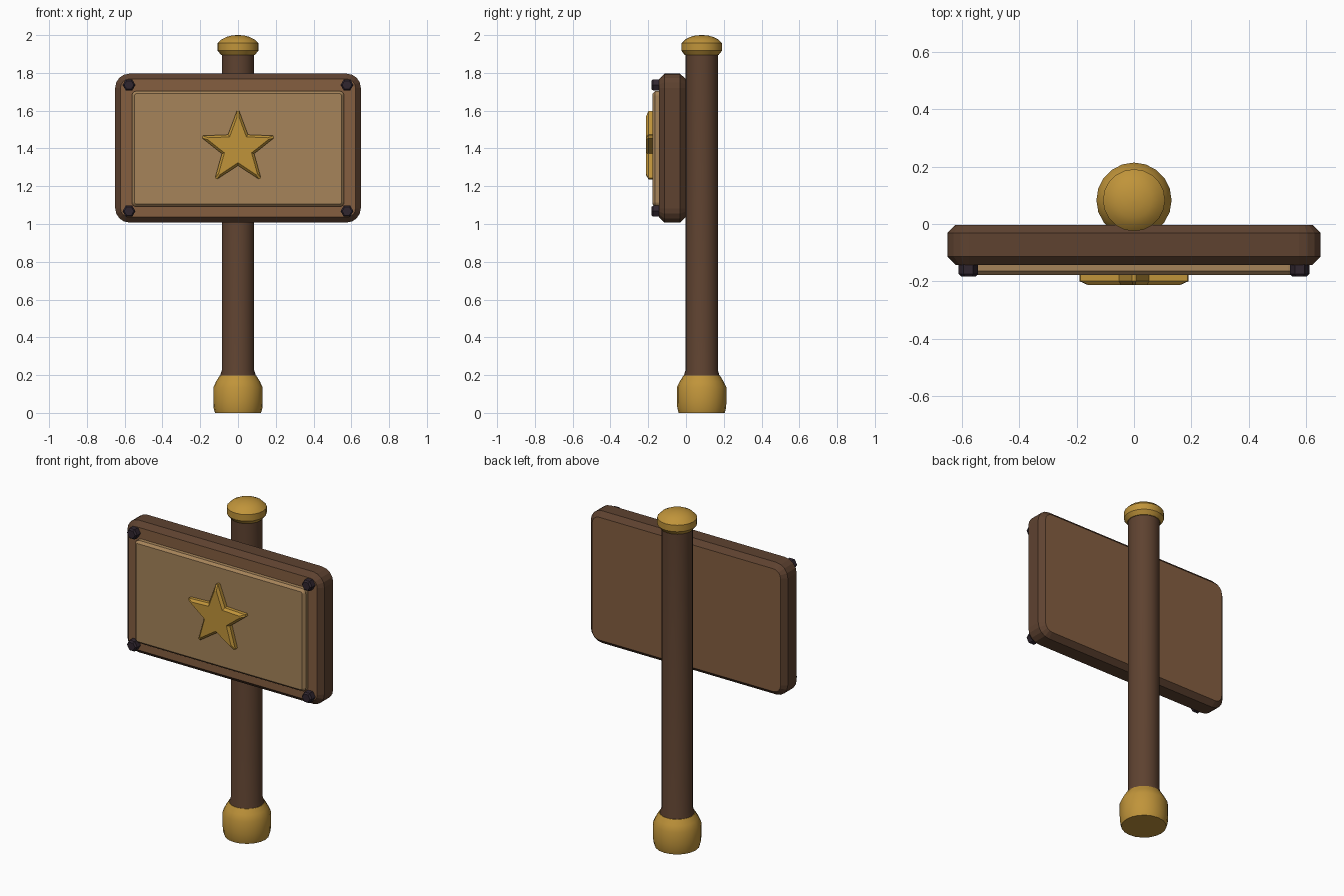
import bpy, bmesh, math

if "Cube" in bpy.data.objects:
    bpy.data.objects.remove(bpy.data.objects["Cube"])

def material(name, hexcode):
    def lin(c):
        c /= 255
        return c / 12.92 if c <= 0.04045 else ((c + 0.055) / 1.055) ** 2.4
    m = bpy.data.materials.new(name)
    rgb = [lin(int(hexcode[i:i + 2], 16)) for i in (0, 2, 4)]
    m.diffuse_color = (*rgb, 1)
    m.use_nodes = True
    m.node_tree.nodes["Principled BSDF"].inputs["Base Color"].default_value = m.diffuse_color
    return m

DARK = material("dark_brown_wood", "5E4230")
BROWN = material("brown_wood", "855E40")
TAN = material("tan_wood", "A6845A")
GOLD = material("gold", "C0943A")
IRON = material("dark_iron", "30262F")

def loft(name, rings, mats, smooth=0):
    """Skin a stack of equal-length point rings and cap both ends."""
    bm = bmesh.new()
    vs = [[bm.verts.new(p) for p in r] for r in rings]
    n = len(rings[0])
    for a, b in zip(vs, vs[1:]):
        for i in range(n):
            j = (i + 1) % n
            bm.faces.new((a[i], a[j], b[j], b[i]))
    caps = [bm.faces.new(vs[0]), bm.faces.new(vs[-1])]
    for f in caps:
        f.material_index = len(mats) - 1
    bmesh.ops.recalc_face_normals(bm, faces=bm.faces[:])
    me = bpy.data.meshes.new(name)
    bm.to_mesh(me)
    bm.free()
    for m in mats:
        me.materials.append(m)
    ob = bpy.data.objects.new(name, me)
    bpy.context.collection.objects.link(ob)
    if smooth:
        bpy.ops.object.select_all(action='DESELECT')
        ob.select_set(True)
        bpy.context.view_layer.objects.active = ob
        bpy.ops.object.shade_smooth_by_angle(angle=math.radians(smooth))
    return ob

POST_Y = 0.083

def lathe(name, profile, mat, sides=20):
    rings = [[(r * math.cos(2 * math.pi * i / sides),
               POST_Y + r * math.sin(2 * math.pi * i / sides), z)
              for i in range(sides)] for r, z in profile]
    return loft(name, rings, [mat], 35)

def rounded_rect(w, h, r, inset, y, zc, seg=4):
    w, h, r = w - inset, h - inset, max(r - inset, 0.006)
    pts = []
    for k, (sx, sz) in enumerate(((1, 1), (-1, 1), (-1, -1), (1, -1))):
        for s in range(seg + 1):
            a = math.pi / 2 * (k + s / seg)
            pts.append((sx * (w - r) + r * math.cos(a), y,
                        zc + sz * (h - r) + r * math.sin(a)))
    return pts

def scaled(outline, k, y, xc, zc):
    return [(xc + x * k, y, zc + z * k) for x, z in outline]

# Post with golden foot and domed cap
lathe("post", [(0.095, 0.18), (0.095, 0.195), (0.086, 0.225), (0.086, 1.91)], DARK)
lathe("post_foot", [(0.122, 0), (0.129, 0.025), (0.131, 0.06), (0.131, 0.135),
                    (0.115, 0.168), (0.097, 0.197)], GOLD)
lathe("post_cap", [(0.09, 1.895), (0.108, 1.918), (0.108, 1.957),
                   (0.088, 1.977), (0.062, 1.99), (0.033, 1.998), (0.005, 2.0)], GOLD)

# Board: dark edges, lighter front and back faces
loft("sign_board", [rounded_rect(0.65, 0.394, 0.075, i, y, 1.402) for i, y in
                    ((0.028, -0.003), (0, -0.031), (0, -0.114), (0.028, -0.142))],
     [DARK, BROWN])

# Raised panel
loft("sign_panel", [rounded_rect(0.562, 0.306, 0.025, i, y, 1.398) for i, y in
                    ((0, -0.135), (0, -0.164), (0.014, -0.178))], [TAN])

# Star with blunted tips
R, r, cut = 0.215, 0.09, 0.12
def polar(rad, deg):
    a = math.radians(deg)
    return rad * math.cos(a), rad * math.sin(a)
star = []
for k in range(5):
    a = 90 + 72 * k
    tip = polar(R, a)
    before, after = polar(r, a - 36), polar(r, a + 36)
    for q in (before, after):
        star.append(tuple(t + (s - t) * cut for t, s in zip(tip, q)))
    star.append(after)
loft("star", [scaled(star, k, y, 0, 1.4) for k, y in
              ((1, -0.17), (1, -0.199), (0.84, -0.213))], [GOLD])

# Hexagonal corner bolts
hexagon = [polar(0.034, 60 * i) for i in range(6)]
for side, x in (("left", -0.577), ("right", 0.577)):
    for level, z in (("lower", 1.068), ("upper", 1.736)):
        loft(f"bolt_{level}_{side}", [scaled(hexagon, k, y, x, z) for k, y in
             ((1, -0.135), (1, -0.174), (0.75, -0.183))], [IRON])
